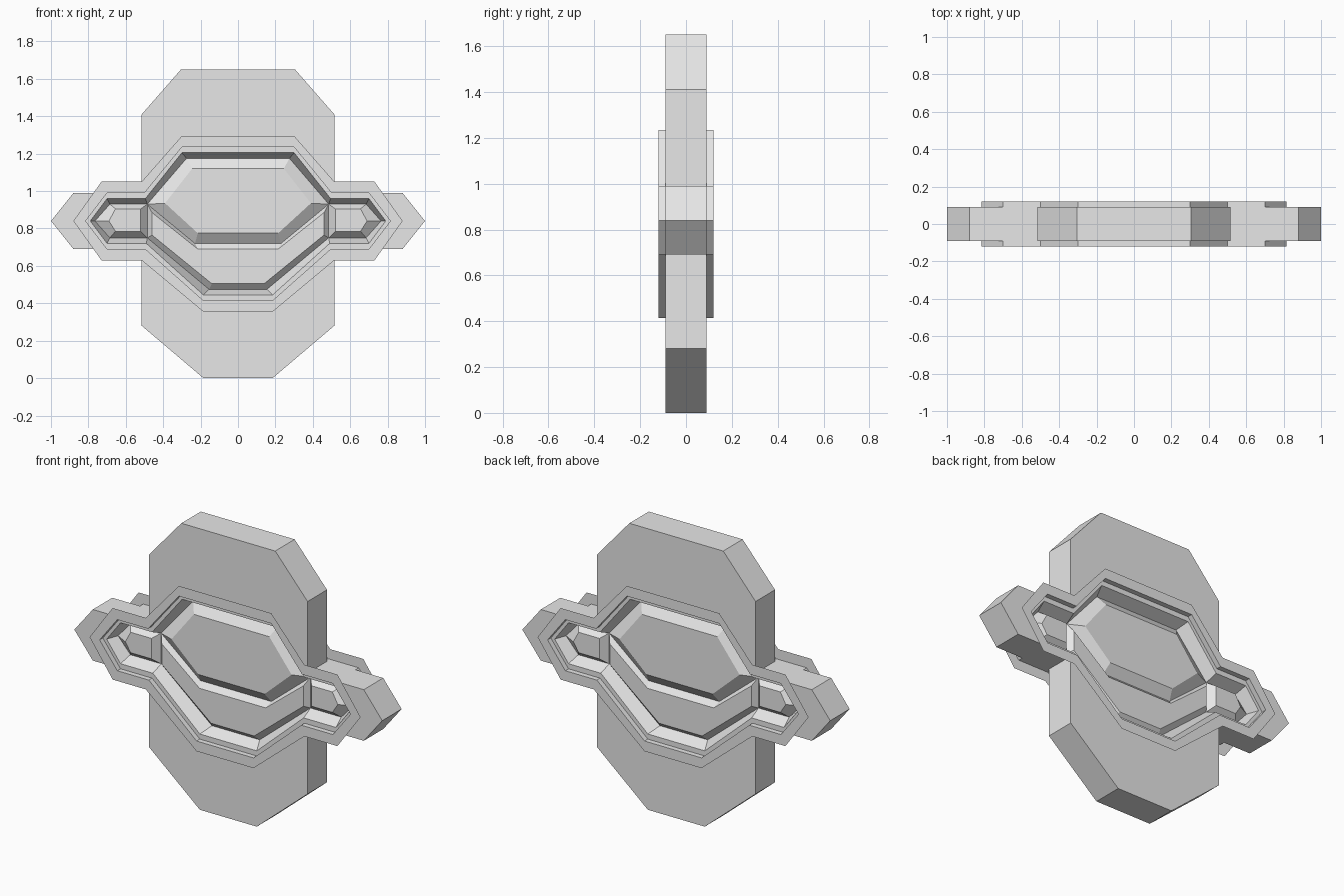
import bpy, bmesh

if "Cube" in bpy.data.objects:
    bpy.data.objects.remove(bpy.data.objects["Cube"])

grey = bpy.data.materials.new("plain_grey")
grey.diffuse_color = (0.8, 0.8, 0.8, 1)
grey.use_nodes = True
grey.node_tree.nodes["Principled BSDF"].inputs["Base Color"].default_value = grey.diffuse_color

# Depths of the front half (mirrored to the back)
RIM, FACE, GROOVE = -0.12, -0.09, -0.02


def sym(half):
    """Closed loop from right-half (x, z) points listed top to bottom."""
    return half[::-1] + [(-x, z) for x, z in half]


def ring(bm, pts, y):
    return [bm.verts.new((x, y, z)) for x, z in pts]


def strip(bm, a, b):
    n = len(a)
    for i in range(n):
        j = (i + 1) % n
        bm.faces.new((a[i], a[j], b[j], b[i]))


def finish(bm, name):
    me = bpy.data.meshes.new(name)
    bm.to_mesh(me)
    bm.free()
    ob = bpy.data.objects.new(name, me)
    bpy.context.collection.objects.link(ob)
    me.materials.append(grey)
    mod = ob.modifiers.new("back_half", 'MIRROR')
    mod.use_axis = (False, True, False)
    mod.merge_threshold = 0.0005
    return ob


def pillow(name, loops):
    """Raised panels: each entry is outer loop, inner loop, top depth."""
    bm = bmesh.new()
    for outer, inner, y in loops:
        a, b = ring(bm, outer, GROOVE), ring(bm, inner, y)
        strip(bm, a, b)
        bm.faces.new(b)
    finish(bm, name)


# Outlines
slab = sym([(0.305, 1.65), (0.515, 1.41), (0.515, 0.99), (0.88, 0.99), (1.0, 0.84),
            (0.88, 0.69), (0.515, 0.69), (0.515, 0.28), (0.185, 0.0)])
rim_out = sym([(0.30, 1.295), (0.515, 1.05), (0.73, 1.05), (0.88, 0.84),
               (0.73, 0.63), (0.515, 0.63), (0.185, 0.355)])
rim_in = sym([(0.30, 1.235), (0.50, 0.99), (0.70, 0.99), (0.815, 0.84),
              (0.70, 0.69), (0.495, 0.69), (0.185, 0.415)])
hole = sym([(0.30, 1.205), (0.495, 0.96), (0.70, 0.96), (0.79, 0.84),
            (0.70, 0.72), (0.49, 0.72), (0.185, 0.445)])
floor = sym([(0.275, 1.175), (0.485, 0.93), (0.685, 0.93), (0.765, 0.84),
             (0.685, 0.75), (0.485, 0.75), (0.155, 0.475)])

# Slab with side arms, opened for the recess
bm = bmesh.new()
mid, front = ring(bm, slab, 0), ring(bm, slab, FACE)
strip(bm, mid, front)
lip, deep = ring(bm, hole, FACE), ring(bm, floor, GROOVE)
strip(bm, lip, deep)
edges = []
for loop in (front, lip):
    edges += [bm.edges.get((v, loop[(i + 1) % len(loop)])) for i, v in enumerate(loop)]
res = bmesh.ops.triangle_fill(bm, edges=edges, use_beauty=True, normal=(0, -1, 0))
for f in res["geom"]:
    if isinstance(f, bmesh.types.BMFace):
        f.normal_update()
        if f.normal.y > 0:
            f.normal_flip()
bmesh.ops.dissolve_limit(bm, angle_limit=0.01, verts=bm.verts[:], edges=bm.edges[:])
finish(bm, "slab_with_arms")

# Thin overhanging rim with a short inner wall
bm = bmesh.new()
a, b, c = ring(bm, rim_out, RIM), ring(bm, rim_in, RIM), ring(bm, rim_in, FACE)
strip(bm, a, b)
strip(bm, b, c)
finish(bm, "raised_rim")

# Large upper panel
pillow("upper_panel", [(sym([(0.275, 1.175), (0.485, 0.93), (0.23, 0.72)]),
                        sym([(0.245, 1.12), (0.39, 0.935), (0.215, 0.775)]), -0.06)])

# Crescent panel below it
pillow("lower_panel", [(sym([(0.23, 0.72), (0.485, 0.93), (0.485, 0.75), (0.155, 0.475)]),
                        sym([(0.215, 0.69), (0.46, 0.885), (0.46, 0.765), (0.14, 0.505)]), -0.05)])

# Small panel in each arm
outer = [(0.485, 0.75), (0.685, 0.75), (0.765, 0.84), (0.685, 0.93), (0.485, 0.93)]
inner = [(0.52, 0.785), (0.655, 0.785), (0.69, 0.84), (0.655, 0.905), (0.52, 0.905)]
flip = lambda pts: [(-x, z) for x, z in pts[::-1]]
pillow("side_panels", [(outer, inner, -0.06), (flip(outer), flip(inner), -0.06)])
